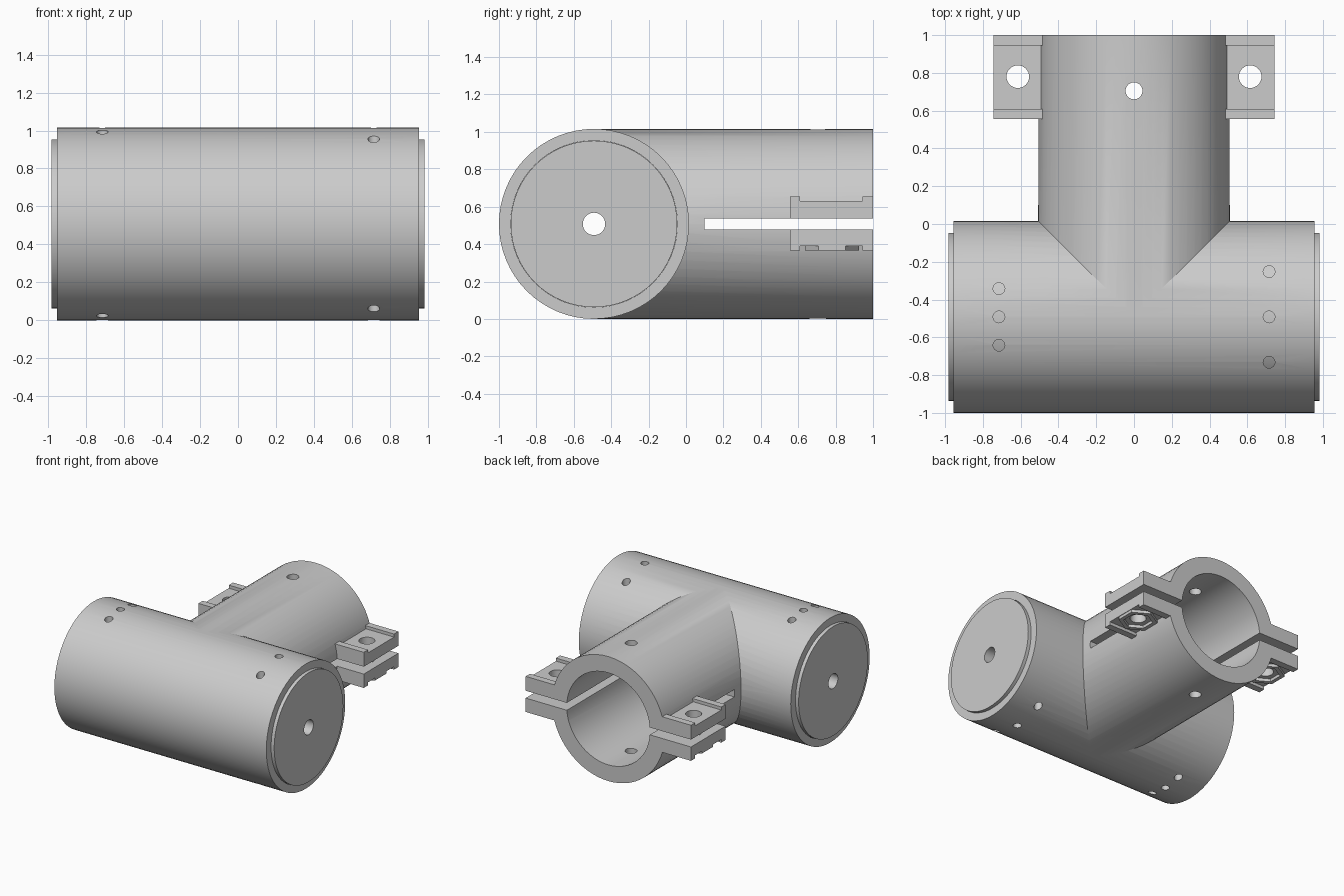
import bpy, bmesh, math
from mathutils import Matrix, Vector

if "Cube" in bpy.data.objects:
    bpy.data.objects.remove(bpy.data.objects["Cube"], do_unlink=True)

grey = bpy.data.materials.new("plain grey")
grey.use_nodes = True
grey.diffuse_color = (0.6, 0.6, 0.6, 1)
grey.node_tree.nodes["Principled BSDF"].inputs["Base Color"].default_value = (0.6, 0.6, 0.6, 1)

R, CZ, CY = 0.508, 0.508, -0.492      # tube radius, axis height, main tube axis
LUG_X, LUG_Y = 0.615, 0.78            # clamp bolt position
AXES = {"x": Matrix.Rotation(math.pi / 2, 4, "Y"),
        "y": Matrix.Rotation(math.pi / 2, 4, "X"),
        "z": Matrix.Identity(4)}


def finish(name, bm):
    bmesh.ops.recalc_face_normals(bm, faces=bm.faces)
    mesh = bpy.data.meshes.new(name)
    bm.to_mesh(mesh)
    bm.free()
    mesh.materials.append(grey)
    ob = bpy.data.objects.new(name, mesh)
    bpy.context.scene.collection.objects.link(ob)
    return ob


def cylinder(name, axis, start, end, radius, centre, sides=64):
    """Cylinder from start to end along an axis; centre gives the other two."""
    bm = bmesh.new()
    bmesh.ops.create_cone(bm, cap_ends=True, segments=sides, radius1=radius,
                          radius2=radius, depth=end - start)
    pos = Vector(centre)
    pos["xyz".index(axis)] = (start + end) / 2
    bmesh.ops.transform(bm, matrix=Matrix.Translation(pos) @ AXES[axis], verts=bm.verts)
    return finish(name, bm)


def box(name, low, high):
    bm = bmesh.new()
    bmesh.ops.create_cube(bm, size=1)
    for v in bm.verts:
        v.co = [h if c > 0 else l for c, l, h in zip(v.co, low, high)]
    return finish(name, bm)


def lug_block(side):
    """Clamp ear: a stepped side outline pushed along x."""
    outline = [(0.555, 0.365), (0.61, 0.365), (0.61, 0.39), (0.945, 0.39),
               (0.945, 0.365), (1, 0.365), (1, 0.655), (0.945, 0.655),
               (0.945, 0.63), (0.61, 0.63), (0.61, 0.655), (0.555, 0.655)]
    bm = bmesh.new()
    face = bm.faces.new([bm.verts.new((side * 0.42, y, z)) for y, z in outline])
    out = bmesh.ops.extrude_face_region(bm, geom=[face])["geom"]
    bmesh.ops.translate(bm, vec=(side * 0.325, 0, 0),
                        verts=[g for g in out if isinstance(g, bmesh.types.BMVert)])
    return finish("lug", bm)


def combine(target, tools, operation):
    for tool in tools:
        mod = target.modifiers.new("cut", "BOOLEAN")
        mod.operation, mod.solver, mod.object = operation, "EXACT", tool
        bpy.context.view_layer.update()
        mesh = bpy.data.meshes.new_from_object(
            target.evaluated_get(bpy.context.evaluated_depsgraph_get()))
        target.modifiers.clear()
        target.data = mesh
        bpy.data.objects.remove(tool, do_unlink=True)


# Tee body with clamp ears and hexagonal nut rims
body = cylinder("tee_body", "x", -0.955, 0.955, R, (0, CY, CZ))
adds = [cylinder("branch", "y", CY, 1, R - 0.0008, (0, 0, CZ))]
for s in (-1, 1):
    adds.append(lug_block(s))
    rim = cylinder("rim", "z", 0.367, 0.42, 0.145, (s * LUG_X, LUG_Y, 0), 6)
    rim.data.transform(Matrix.Translation((s * LUG_X, LUG_Y, 0))
                       @ Matrix.Rotation(math.pi / 3, 4, "Z")
                       @ Matrix.Translation((-s * LUG_X, -LUG_Y, 0)))
    adds.append(rim)
combine(body, adds, "UNION")

# Bore, clamp slot, bolt holes, pin holes and cap seats
cuts = [cylinder("bore", "y", 0.04, 1.1, 0.375, (0, 0, CZ)),
        box("slot", (-1, 0.1, 0.478), (1, 1.1, 0.538)),
        cylinder("branch_pin", "z", -0.1, 1.1, 0.045, (0, 0.705, 0), 24),
        cylinder("axle_hole", "x", -1.1, 1.1, 0.06, (0, CY, CZ), 32)]
for s in (-1, 1):
    cuts.append(cylinder("nut_pocket", "z", 0.3, 0.391, 0.11, (s * LUG_X, LUG_Y, 0), 6))
    cuts.append(cylinder("bolt_hole", "z", 0.2, 0.8, 0.06, (s * LUG_X, LUG_Y, 0), 32))
    a, b = sorted((s * 0.6, s * 1.1))
    cuts.append(cylinder("cap_seat", "x", a, b, 0.446, (0, CY, CZ)))
    spacing = 0.24 if s > 0 else 0.15
    for k in (-1, 0, 1):
        cuts.append(cylinder("pin_hole", "z", -0.1, 1.1, 0.031,
                             (s * 0.715, CY + k * spacing, 0), 24))
combine(body, cuts, "DIFFERENCE")

# End caps with an axle hole
parts = [body]
for s, label in ((-1, "right"), (1, "left")):
    a, b = sorted((s * 0.61, s * 0.982))
    cap = cylinder(label + "_end_cap", "x", a, b, 0.445, (0, CY, CZ))
    combine(cap, [cylinder("hole", "x", -1.1, 1.1, 0.06, (0, CY, CZ), 32)], "DIFFERENCE")
    parts.append(cap)

# Smooth curved walls, keep edges sharp
for ob in parts:
    bpy.ops.object.select_all(action="DESELECT")
    ob.select_set(True)
    bpy.context.view_layer.objects.active = ob
    bpy.ops.object.shade_smooth_by_angle(angle=math.radians(25))
